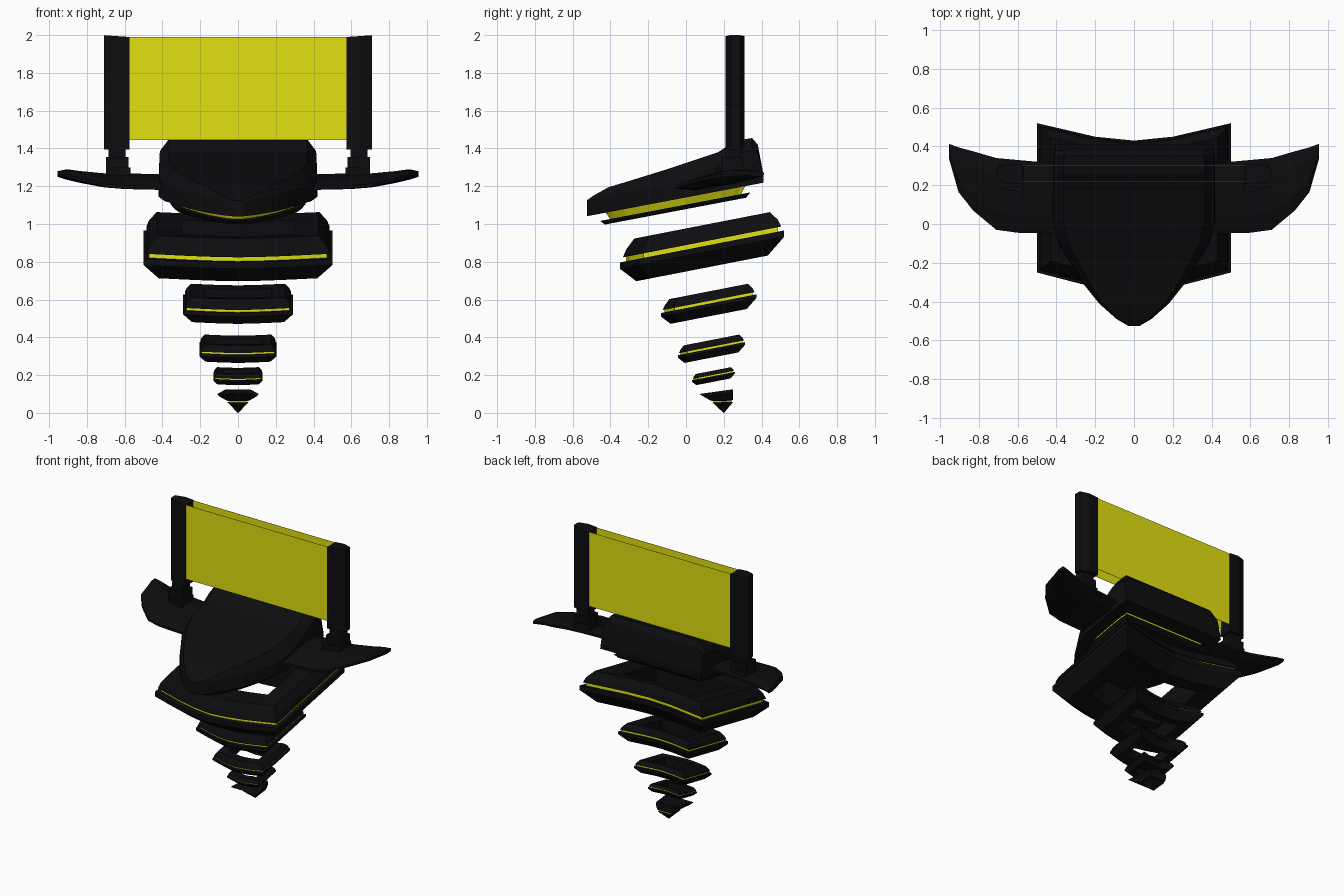
import bpy, bmesh

if "Cube" in bpy.data.objects:
    bpy.data.objects.remove(bpy.data.objects["Cube"], do_unlink=True)


def material(name, color):
    m = bpy.data.materials.new(name)
    m.use_nodes = True
    m.diffuse_color = color
    m.node_tree.nodes["Principled BSDF"].inputs["Base Color"].default_value = color
    return m


BLACK = material("matte black", (0.004, 0.004, 0.005, 1))
YELLOW = material("signal yellow", (0.75, 0.75, 0.005, 1))


def loft(name, loops, mat=BLACK, stripe=None, wrap=False):
    """Skin equal-length loops; 'stripe' is the index of a yellow band."""
    bm = bmesh.new()
    rows = [[bm.verts.new(p) for p in loop] for loop in loops]
    n = len(rows[0])
    for i in range(len(rows) if wrap else len(rows) - 1):
        a, b = rows[i], rows[(i + 1) % len(rows)]
        for j in range(n):
            k = (j + 1) % n
            face = bm.faces.new((a[j], a[k], b[k], b[j]))
            face.material_index = int(i == stripe)
    if not wrap:
        bm.faces.new(rows[0])
        bm.faces.new(rows[-1])
    bmesh.ops.remove_doubles(bm, verts=bm.verts, dist=0.0001)
    bmesh.ops.recalc_face_normals(bm, faces=bm.faces)
    me = bpy.data.meshes.new(name)
    bm.to_mesh(me)
    bm.free()
    me.materials.append(mat)
    me.materials.append(YELLOW)
    ob = bpy.data.objects.new(name, me)
    bpy.context.collection.objects.link(ob)
    return ob


def prism(name, outline, z0, z1, mat=BLACK):
    return loft(name, [[(x, y, z) for x, y in outline] for z in (z0, z1)], mat)


def rect(x0, x1, y0, y1):
    return [(x0, y0), (x1, y0), (x1, y1), (x0, y1)]


# Hollow body rings: swept plan, tilted up toward the back, shrinking downward
SLOPE = 0.195
half_plan = [(0, -0.435), (0.14, -0.42), (0.27, -0.395), (0.5, -0.335),
             (0.5, 0.435), (0.2, 0.365), (0, 0.345)]
plan = half_plan + [(-x, y) for x, y in half_plan[-2:0:-1]]
# Cross-section as (height, inset), with a recessed glowing groove
section = [(0.085, 0.2), (0.1, 0.07), (0.05, 0.03), (0.012, 0.015), (0.012, 0.03),
           (-0.012, 0.03), (-0.012, 0), (-0.045, 0), (-0.128, 0.08), (-0.11, 0.2)]


def body_ring(name, scale, yc, zc):
    loops = []
    for h, inset in section:
        fx, fy = 1 - inset / 0.5, 1 - inset / 0.4
        loops.append([(x * fx * scale, yc + y * fy * scale,
                       zc + scale * (h + SLOPE * y * fy)) for x, y in plan])
    loft(name, loops, stripe=4, wrap=True)


body_ring("chest_ring", 1, 0.085, 0.893)
body_ring("waist_ring", 0.58, 0.12, 0.585)
body_ring("lower_ring", 0.41, 0.135, 0.345)
body_ring("tail_ring", 0.26, 0.145, 0.198)


# Pointed tail tip with a narrow glowing band
def tip_loop(wf, wb, y0, y1, z0, z1):
    return [(-wf, y0, z0), (wf, y0, z0), (wb, y1, z1), (-wb, y1, z1)]


loft("tail_tip", [tip_loop(0.11, 0.065, 0.07, 0.25, 0.1, 0.125),
                  tip_loop(0.1, 0.07, 0.09, 0.25, 0.088, 0.105),
                  tip_loop(0.06, 0.06, 0.13, 0.25, 0.065, 0.07),
                  tip_loop(0.045, 0.045, 0.145, 0.24, 0.062, 0.065),
                  tip_loop(0.045, 0.045, 0.145, 0.24, 0.055, 0.058),
                  tip_loop(0.055, 0.055, 0.14, 0.25, 0.055, 0.058),
                  tip_loop(0.001, 0.001, 0.199, 0.201, 0, 0)], stripe=3)


# Hull: stations of (y, half width, shoulder z, top z) above a sloped underside
stations = [(-0.525, 0.03, 1.11, 1.125), (-0.49, 0.09, 1.13, 1.15),
            (-0.41, 0.18, 1.15, 1.195), (-0.31, 0.26, 1.17, 1.225),
            (-0.1, 0.39, 1.21, 1.29), (0.02, 0.42, 1.25, 1.33),
            (0.17, 0.42, 1.31, 1.38), (0.26, 0.42, 1.37, 1.44),
            (0.35, 0.415, 1.39, 1.455), (0.38, 0.41, 1.38, 1.42),
            (0.41, 0.41, 1.25, 1.26)]


def underside(y):
    return 1.04 + 0.19 * (y + 0.53)


loft("hull", [[(-w, y, underside(y)), (w, y, underside(y)), (w * 0.99, y, zs),
               (w * 0.87, y, zt), (-w * 0.87, y, zt), (-w * 0.99, y, zs)]
              for y, w, zs, zt in stations])


# Glowing layer and plate beneath the hull, following its outline
def under_layer(name, top, bottom, s_top, s_bottom, mat):
    side = [(w, y) for y, w, zs, zt in stations]
    outline = side + [(-x, y) for x, y in reversed(side)]
    loops = []
    for dz, s in ((top, s_top), (bottom, s_bottom)):
        loops.append([(x * s, (y + 0.05) * s - 0.05, underside((y + 0.05) * s - 0.05) + dz)
                      for x, y in outline])
    loft(name, loops, mat)


under_layer("hull_glow", 0.01, -0.04, 0.8, 0.74, YELLOW)
under_layer("hull_bottom_plate", -0.038, -0.062, 0.85, 0.8, BLACK)

# Wing stations: x, front y, back y, front z, back z, half thickness
wing = [(0.38, -0.05, 0.31, 1.19, 1.25, 0.028), (0.6, -0.045, 0.33, 1.195, 1.255, 0.028),
        (0.71, -0.03, 0.34, 1.205, 1.255, 0.026), (0.83, 0.07, 0.375, 1.235, 1.26, 0.026),
        (0.905, 0.165, 0.395, 1.255, 1.268, 0.025), (0.955, 0.34, 0.414, 1.262, 1.267, 0.014)]


def wing_loop(side, x, y0, y1, z0, z1, t):
    def at(f, dz):
        return (side * x, y0 + (y1 - y0) * f, z0 + (z1 - z0) * f + dz)
    return [at(0, -t * 0.3), at(0.3, -t), at(0.85, -t), at(1, -t * 0.3),
            at(1, t * 0.3), at(0.75, t), at(0.25, t), at(0, t * 0.3)]


for side, label in ((1, "left"), (-1, "right")):
    loft(label + "_wing", [wing_loop(side, *s) for s in wing])

    # Screen post with stepped mount
    def mirrored(outline):
        return [(side * x, y) for x, y in outline]

    prism(label + "_mount_base", mirrored([(0.57, 0.16), (0.7, 0.19), (0.7, 0.31), (0.57, 0.3)]),
          1.24, 1.3)
    prism(label + "_mount_collar", mirrored(rect(0.58, 0.7, 0.19, 0.3)), 1.29, 1.355)
    prism(label + "_mount_neck", mirrored(rect(0.595, 0.685, 0.21, 0.29)), 1.35, 1.4)
    post = mirrored([(0.575, 0.21), (0.645, 0.21), (0.71, 0.235),
                     (0.71, 0.285), (0.645, 0.31), (0.575, 0.31)])
    loft(label + "_screen_post", [[(x, y, 1.395) for x, y in post],
                                  [(x, y, 1.99 + 0.07 * (abs(x) - 0.575)) for x, y in post]])

# Two parallel screen sheets, open above and below
for label, y in (("front", 0.218), ("back", 0.302)):
    prism(label + "_screen", rect(-0.578, 0.578, y - 0.001, y + 0.001), 1.445, 1.99, YELLOW)
